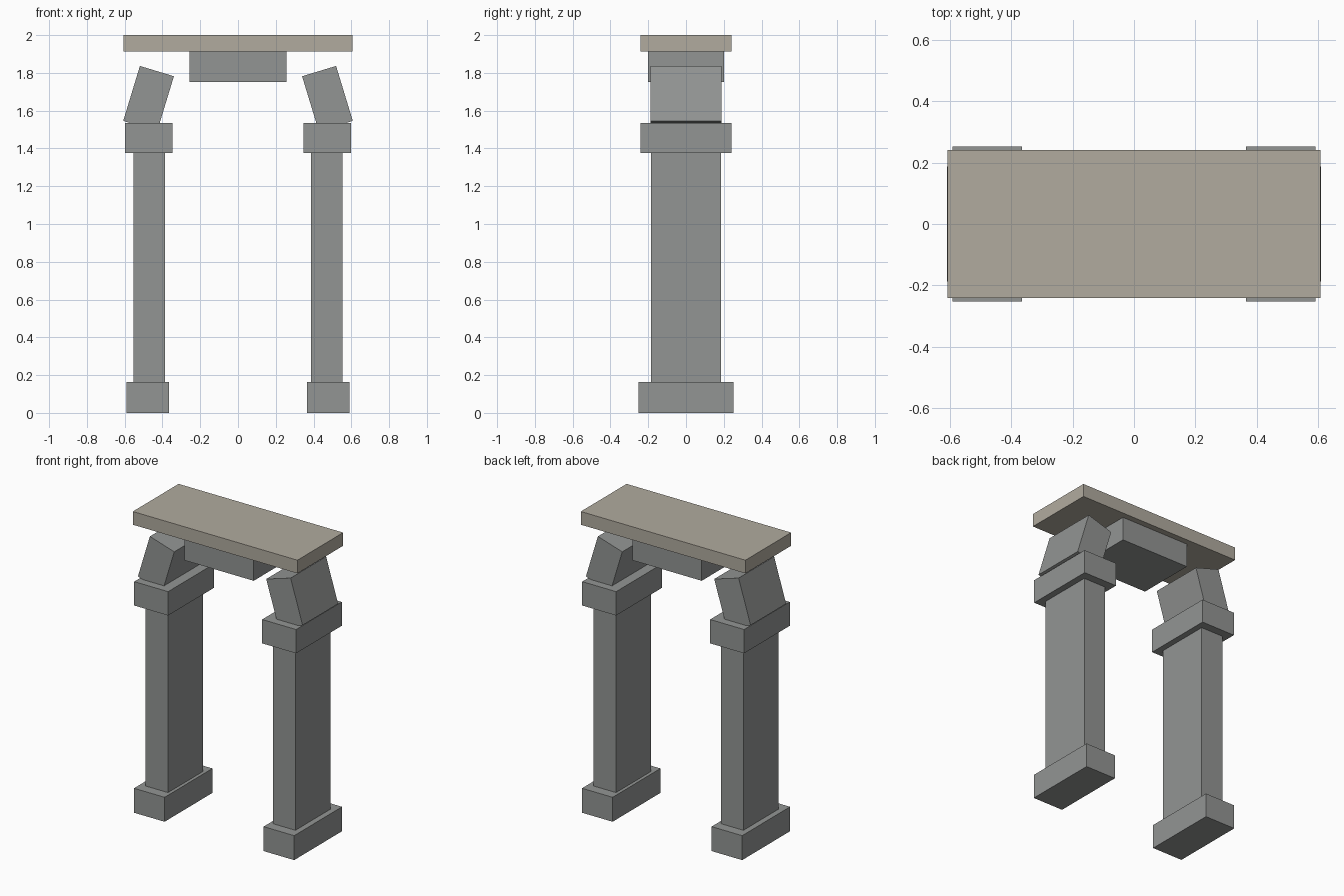
import bpy
import math

if "Cube" in bpy.data.objects:
    bpy.data.objects.remove(bpy.data.objects["Cube"])


def material(name, rgb):
    m = bpy.data.materials.new(name)
    m.diffuse_color = (*rgb, 1.0)
    m.use_nodes = True
    m.node_tree.nodes["Principled BSDF"].inputs["Base Color"].default_value = m.diffuse_color
    return m


GREY = material("grey stone", (0.29, 0.30, 0.295))
BEIGE = material("beige stone", (0.44, 0.407, 0.345))


def block(name, centre, size, mat, tilt=0.0):
    """Box with the given centre and full size, tilted about the y axis."""
    bpy.ops.mesh.primitive_cube_add(size=1, location=centre, rotation=(0, tilt, 0))
    ob = bpy.context.object
    ob.name = name
    ob.scale = size
    ob.data.materials.append(mat)
    return ob


def span(z0, z1):
    return (z0 + z1) / 2, z1 - z0


# Two mirrored pillars: base, shaft, capital and leaning arch stone
for side, s in (("left", -1), ("right", 1)):
    for part, x, width, depth, z0, z1 in (
        ("base", 0.478, 0.226, 0.504, 0.0, 0.163),
        ("shaft", 0.47, 0.166, 0.37, 0.163, 1.376),
        ("capital", 0.472, 0.25, 0.482, 1.376, 1.535),
    ):
        zc, h = span(z0, z1)
        block(f"{side}_{part}", (s * x, 0, zc), (width, depth, h), GREY)
    block(f"{side}_arch_stone", (s * 0.4735, 0, 1.664), (0.188, 0.374, 0.304),
          GREY, tilt=-s * math.radians(16.9))

# Central keystone under the top slab
zc, h = span(1.753, 1.912)
block("keystone", (0, 0, zc), (0.512, 0.40, h), GREY)

# Top slab
zc, h = span(1.912, 2.0)
block("top_slab", (0, 0, zc), (1.214, 0.482, h), BEIGE)
